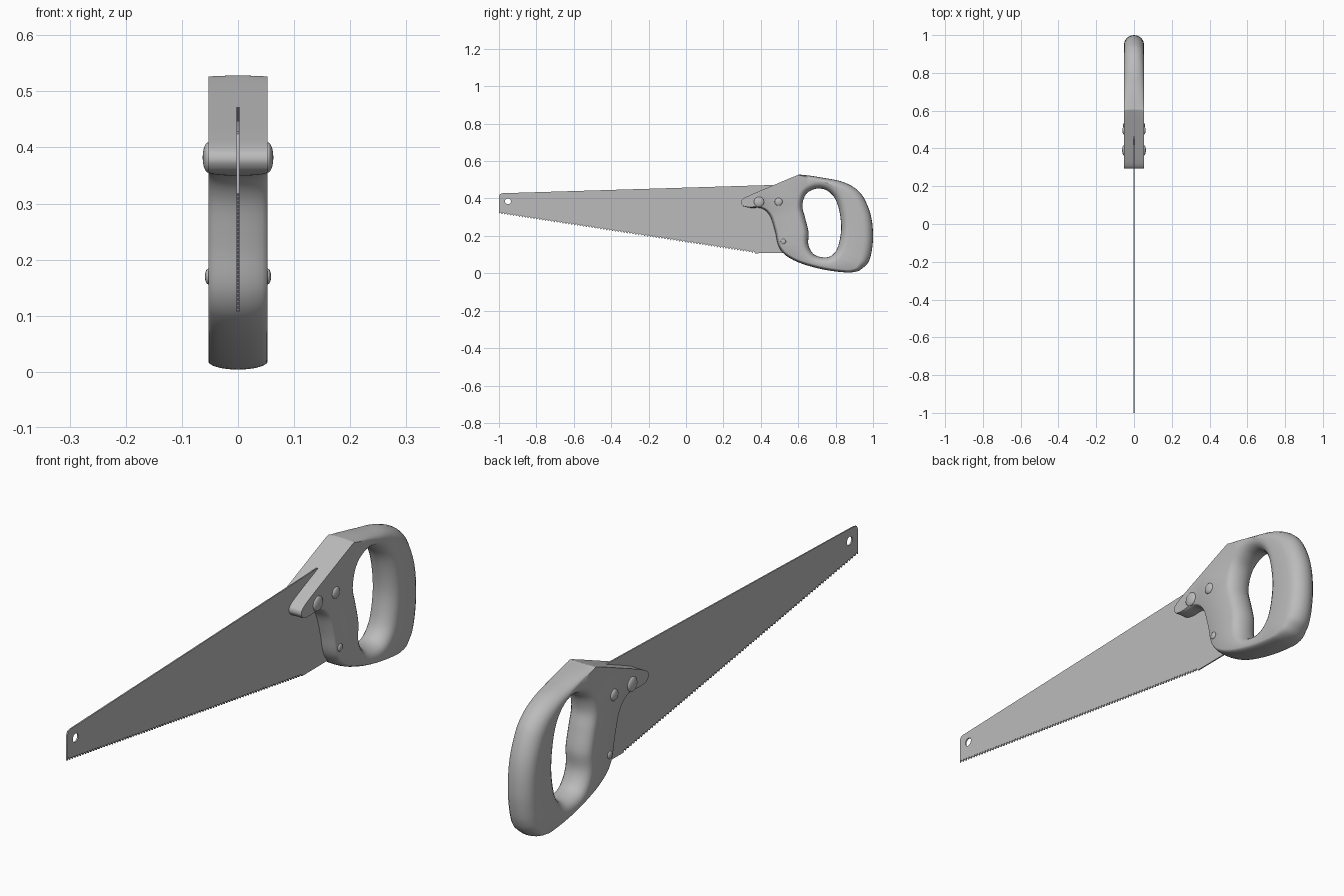
import bpy, bmesh, math
from mathutils import Vector

if "Cube" in bpy.data.objects:
    bpy.data.objects.remove(bpy.data.objects["Cube"])

HALF = 0.053          # half thickness of the handle
grey = bpy.data.materials.new("plain_grey")
grey.diffuse_color = (0.5, 0.5, 0.5, 1)
grey.use_nodes = True
grey.node_tree.nodes["Principled BSDF"].inputs["Base Color"].default_value = grey.diffuse_color


def finish(obj, angle):
    obj.data.materials.append(grey)
    bpy.ops.object.select_all(action='DESELECT')
    obj.select_set(True)
    bpy.context.view_layer.objects.active = obj
    bpy.ops.object.shade_smooth_by_angle(angle=math.radians(angle))


def spline(points, steps):
    """Closed smooth curve through (y, z, roundness) points."""
    p = [Vector(q) for q in points]
    n, out = len(p), []
    for i in range(n):
        a, b, c, d = p[i - 1], p[i], p[(i + 1) % n], p[(i + 2) % n]
        # tangents limited to the segment length, so tight corners stay clean
        s = (c - b).length
        m1 = (c - a) * (s / ((b - a).length + s))
        m2 = (d - b) * (s / ((d - c).length + s))
        for k in range(steps):
            t = k / steps
            out.append((2*t**3 - 3*t**2 + 1) * b + (t**3 - 2*t**2 + t) * m1
                       + (3*t**2 - 2*t**3) * c + (t**3 - t**2) * m2)
    return out


def slab(name, loops, half, radius, levels, angle):
    """Solid across x from outlines (outer clockwise, holes reversed);
    each outline point's third value says how far its edge is rounded."""
    bm = bmesh.new()
    caps = [[], []]
    for loop in loops:
        n, rings = len(loop), []
        for k in range(levels + 1):
            a = math.pi * (k / levels - 0.5)
            ring = []
            for i, q in enumerate(loop):
                t = (loop[(i + 1) % n] - loop[i - 1]).xy.normalized()
                inset = radius * max(q.z, 0) * (1 - math.cos(a))
                ring.append(bm.verts.new((half * math.sin(a), q.x + t.y * inset,
                                          q.y - t.x * inset)))
            rings.append(ring)
        for r0, r1 in zip(rings, rings[1:]):
            for i in range(n):
                j = (i + 1) % n
                bm.faces.new((r0[i], r0[j], r1[j], r1[i]))
        for cap, ring in zip(caps, (rings[0], rings[-1])):
            cap += [bm.edges.get((ring[i - 1], ring[i])) for i in range(n)]
    for cap, side in zip(caps, (-1, 1)):
        bmesh.ops.triangle_fill(bm, edges=cap, use_beauty=True, normal=(side, 0, 0))
    bmesh.ops.recalc_face_normals(bm, faces=bm.faces)
    me = bpy.data.meshes.new(name)
    bm.to_mesh(me)
    bm.free()
    obj = bpy.data.objects.new(name, me)
    bpy.context.collection.objects.link(obj)
    finish(obj, angle)


# Handle: sharp horn at the front, rounded grip at the back
outer = [(.294, .375, 0), (.298, .392, 0), (.33, .412, 0), (.46, .468, 0), (.59, .522, 0),
         (.615, .527, .1), (.73, .511, .4), (.855, .482, .8), (.94, .42, 1), (.987, .315, 1),
         (1.0, .19, 1), (.987, .09, 1), (.95, .032, .7), (.875, .004, .3), (.745, .018, .3),
         (.61, .055, .3), (.53, .098, .3), (.495, .145, .3), (.476, .225, .3), (.45, .305, .3),
         (.405, .347, .2), (.345, .35, .1), (.305, .36, 0)]
hole = [(.622, .36, .7), (.643, .425, .7), (.70, .453, .7), (.765, .435, .8), (.81, .37, .9),
        (.83, .25, .9), (.815, .15, .9), (.785, .10, .8), (.74, .085, .7), (.685, .10, .7),
        (.655, .15, .7), (.655, .22, .7), (.636, .30, .7)]
slab("handle", [spline(outer, 5), spline(hole[::-1], 5)], HALF, 0.05, 10, 40)

# Blade: tapered plate with a toothed lower edge and a hanging hole
TEETH = 88
heel, toe = Vector((.37, .107, 0)), Vector((-1, .318, 0))
plate = [Vector((y, z, 0)) for y, z in
         ((-1, .412), (-.994, .424), (-.98, .428), (.46, .472), (.60, .40), (.56, .2), (.525, .108))]
for i in range(TEETH):
    plate.append(heel.lerp(toe, i / TEETH))
    plate.append(heel.lerp(toe, (i + .5) / TEETH) + Vector((0, .01, 0)))
plate.append(toe)
ring = [Vector((-.952 + .016 * math.cos(a), .385 + .016 * math.sin(a), 0))
        for a in (math.tau * i / 20 for i in range(20))]
slab("blade", [plate, ring], 0.0025, 0, 1, 30)

# Domed fasteners on both faces of the handle
for label, y, z, r, rise in (("front", .39, .382, .027, .010), ("upper", .495, .382, .021, .009),
                             ("lower", .52, .17, .014, .006)):
    for side, sx in (("left", -1), ("right", 1)):
        bpy.ops.mesh.primitive_uv_sphere_add(segments=20, ring_count=12, radius=1,
                                             location=(sx * HALF, y, z))
        bolt = bpy.context.object
        bolt.name = f"{label}_bolt_{side}"
        bolt.scale = (rise, r, r)
        finish(bolt, 60)
